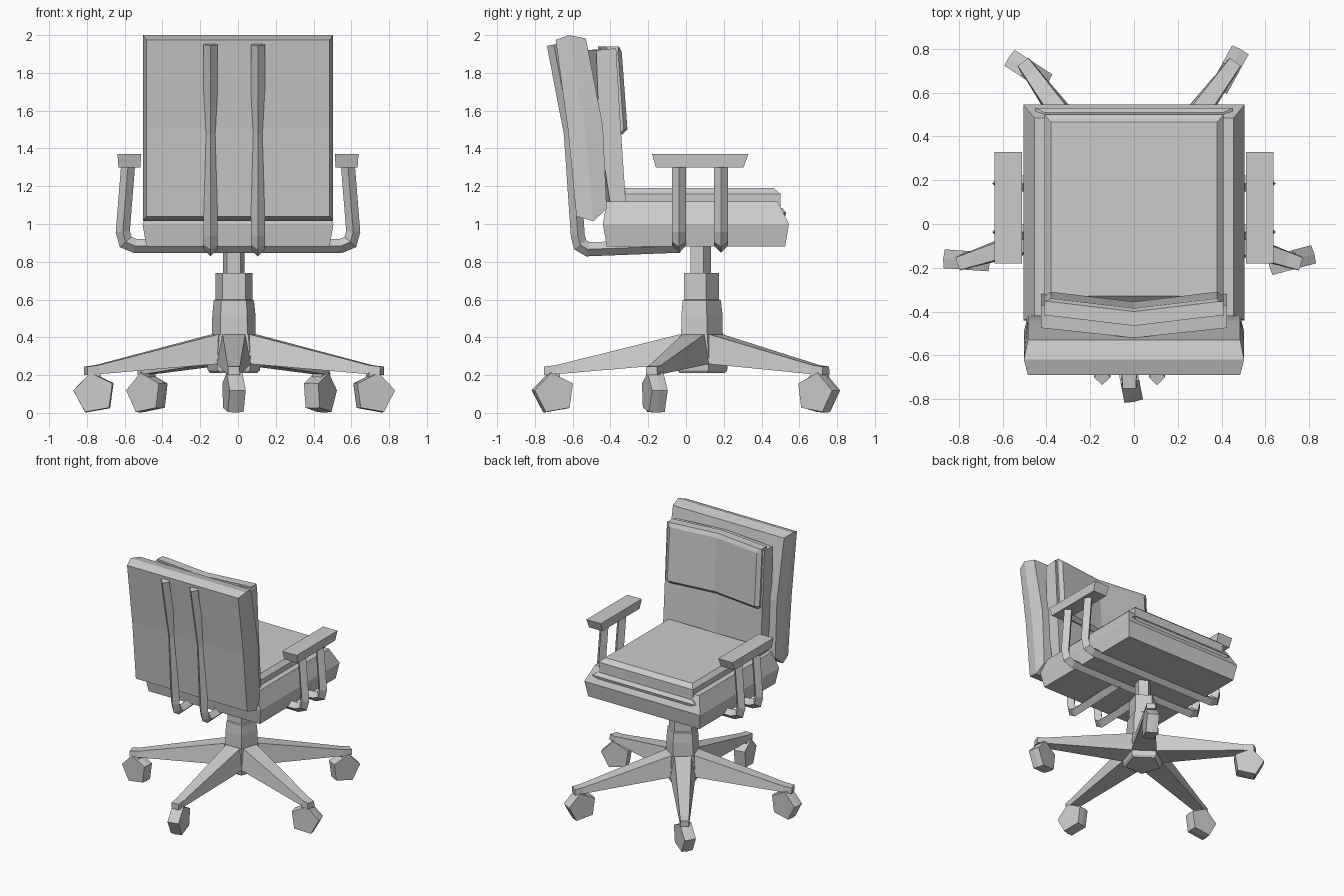
import bpy, bmesh, math
from mathutils import Vector, Matrix

if "Cube" in bpy.data.objects:
    bpy.data.objects.remove(bpy.data.objects["Cube"])

grey = bpy.data.materials.new("plain_grey")
grey.diffuse_color = (0.6, 0.6, 0.6, 1)
grey.use_nodes = True
grey.node_tree.nodes["Principled BSDF"].inputs["Base Color"].default_value = grey.diffuse_color


def make(name, verts, faces):
    bm = bmesh.new()
    vs = [bm.verts.new(v) for v in verts]
    for f in faces:
        bm.faces.new([vs[i] for i in f])
    bmesh.ops.recalc_face_normals(bm, faces=bm.faces)
    me = bpy.data.meshes.new(name)
    bm.to_mesh(me)
    bm.free()
    me.materials.append(grey)
    ob = bpy.data.objects.new(name, me)
    bpy.context.collection.objects.link(ob)
    return ob


def loft(name, rings, caps=None):
    """Skin a list of equal rings and close both ends."""
    n, m = len(rings[0]), len(rings)
    faces = [(r * n + i, r * n + (i + 1) % n, (r + 1) * n + (i + 1) % n, (r + 1) * n + i)
             for r in range(m - 1) for i in range(n)]
    for base in (0, (m - 1) * n):
        faces += [[base + i for i in c] for c in (caps or [range(n)])]
    return make(name, [v for r in rings for v in r], faces)


def rect(x, y0, y1, z):
    return [(-x, y0, z), (x, y0, z), (x, y1, z), (-x, y1, z)]


def tube(name, pts, side, r=0.037):
    """Diamond-section rod along a planar path; side is the plane normal."""
    pts, side = [Vector(p) for p in pts], Vector(side)
    rings = []
    for i, p in enumerate(pts):
        a = (p - pts[i - 1]).normalized() if i else None
        b = (pts[i + 1] - p).normalized() if i < len(pts) - 1 else None
        t = ((a or b) + (b or a)).normalized()
        n = t.cross(side) * r / t.dot(b or a)
        rings.append([p + side * r, p + n, p - side * r, p - n])
    return loft(name, rings)


# Seat base and the pad on top of it
loft("seat_base", [rect(0.485, -0.42, 0.525, 0.88), rect(0.505, -0.44, 0.545, 1.0),
                   rect(0.455, -0.42, 0.485, 1.12)])
loft("seat_pad", [rect(0.41, -0.36, 0.50, 1.05), rect(0.41, -0.36, 0.50, 1.16),
                  rect(0.38, -0.33, 0.465, 1.19)])
loft("seat_pad_lip", [rect(0.41, 0.40, 0.525, 1.04), rect(0.45, 0.40, 0.53, 1.06),
                      rect(0.41, 0.40, 0.51, 1.085)])


# Backrest shell: back, middle and front rings with a bend at mid height
def shell_ring(x, prof):
    return [(-x, y, z) for y, z in prof] + [(x, y, z) for y, z in reversed(prof)]


loft("backrest_shell", [
    shell_ring(0.485, [(-0.69, 1.975), (-0.625, 1.5), (-0.58, 1.04)]),
    shell_ring(0.503, [(-0.62, 2.0), (-0.535, 1.5), (-0.49, 1.015)]),
    shell_ring(0.485, [(-0.53, 1.982), (-0.44, 1.52), (-0.42, 1.08)])],
    caps=[(0, 1, 4, 5), (1, 2, 3, 4)])


# Backrest cushion layers, folded inward along the centre line
def folded(name, x, prof, fold=0.045, bevel=0.0, edge=0.0):
    def ring(px, dy, shrink=0.0):
        return [(px, y + dy - (shrink if front else 0), z) for y, z, front in prof]
    rings = [ring(-x, 0), ring(0, -fold), ring(x, 0)]
    if bevel:
        rings = [ring(-x - bevel, 0, edge)] + rings + [ring(x + bevel, 0, edge)]
    return loft(name, rings)


folded("backrest_cushion", 0.425, [
    (-0.475, 1.92, 0), (-0.37, 1.93, 1), (-0.345, 1.5, 1), (-0.318, 1.10, 1),
    (-0.40, 1.10, 0), (-0.46, 1.5, 0)])
folded("headrest_panel", 0.38, [
    (-0.42, 1.94, 0), (-0.355, 1.94, 0), (-0.34, 1.91, 1), (-0.31, 1.5, 1),
    (-0.335, 1.475, 1), (-0.40, 1.475, 0)], bevel=0.03, edge=0.02)

# Rods behind the backrest that turn under the seat
for x in (-0.145, 0.105):
    tube("back_rod", [(x, -0.70, 1.95), (x, -0.61, 1.48), (x, -0.573, 0.94),
                      (x, -0.56, 0.89), (x, -0.52, 0.866), (x, -0.03, 0.885)], (1, 0, 0))

# Arm rods: one U per position, running under the seat
for y in (-0.037, 0.185):
    half = [(0.582, 1.31), (0.61, 0.96), (0.595, 0.905), (0.545, 0.884)]
    path = half + [(-a, z) for a, z in reversed(half)]
    tube("arm_rod", [(a, y, z) for a, z in path], (0, 1, 0))

# Arm pads
for s in (-1, 1):
    arm = loft("arm_pad", [rect(0.058, -0.16, 0.305, 1.30), rect(0.063, -0.18, 0.33, 1.37)])
    arm.location.x = s * 0.575

# Column and hub, five sided
CX, CY = -0.022, 0.073


def pent(r, z):
    return [(CX + r * math.cos(a), CY + r * math.sin(a), z)
            for a in (math.radians(90 + 72 * k) for k in range(5))]


loft("gas_column", [pent(0.06, 0.70), pent(0.06, 0.885)])
loft("column_housing", [pent(0.122, 0.40), pent(0.12, 0.52), pent(0.112, 0.595),
                        pent(0.103, 0.60), pent(0.103, 0.74)])
loft("hub", [pent(0.13, 0.21), pent(0.145, 0.225), pent(0.15, 0.27), pent(0.13, 0.415)])

# Legs, caster stems and casters
for leg, swivel in ((-90, -79), (-18, 15), (54, 61), (126, 147), (198, 176)):
    def section(d, top, bottom, z0, z1):
        return [(d, -bottom, z0), (d, bottom, z0), (d, top, z1), (d, -top, z1)]
    ob = loft("leg", [section(0.06, 0.06, 0.09, 0.25, 0.415), section(0.11, 0.06, 0.09, 0.26, 0.415),
                      section(0.76, 0.033, 0.036, 0.205, 0.253),
                      section(0.825, 0.03, 0.032, 0.20, 0.245)])
    ob.matrix_world = Matrix.Translation((CX, CY, 0)) @ Matrix.Rotation(math.radians(leg), 4, 'Z')

    a = math.radians(leg)
    spot = Matrix.Translation((CX + 0.775 * math.cos(a), CY + 0.775 * math.sin(a), 0))
    turn = spot @ Matrix.Rotation(math.radians(swivel), 4, 'Z')
    stem = loft("caster_stem", [rect(0.03, -0.028, 0.028, 0.12), rect(0.03, -0.028, 0.028, 0.215)])
    stem.matrix_world = turn

    def wheel(y, r):
        return [(r * math.cos(t), y, 0.104 + r * math.sin(t))
                for t in (math.radians(-64 + 72 * k) for k in range(5))]
    caster = loft("caster", [wheel(-0.043, 0.11), wheel(0, 0.114), wheel(0.043, 0.11)])
    caster.matrix_world = turn
